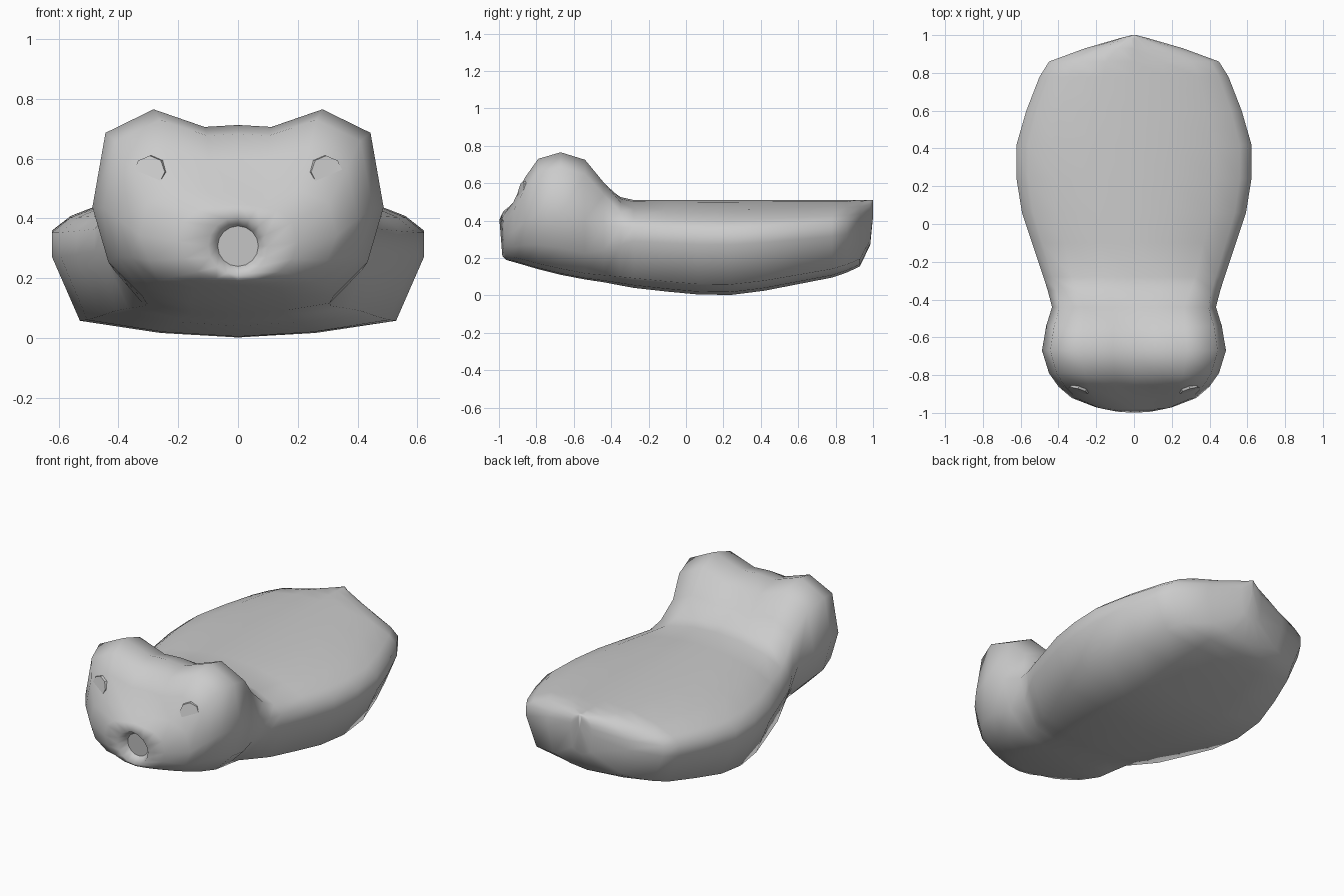
import bpy, bmesh, math
from mathutils import Vector

cube = bpy.data.objects.get("Cube")
if cube:
    bpy.data.objects.remove(cube, do_unlink=True)

grey = bpy.data.materials.new("plain grey")
grey.use_nodes = True
colour = (0.6, 0.6, 0.6, 1)
grey.diffuse_color = colour
grey.node_tree.nodes["Principled BSDF"].inputs["Base Color"].default_value = colour


def make_object(name, bm, smooth):
    bmesh.ops.recalc_face_normals(bm, faces=bm.faces)
    mesh = bpy.data.meshes.new(name)
    for face in bm.faces:
        face.smooth = smooth
    bm.to_mesh(mesh)
    bm.free()
    mesh.materials.append(grey)
    obj = bpy.data.objects.new(name, mesh)
    bpy.context.collection.objects.link(obj)
    return obj


# Half cross-sections from bottom centre to top centre, in unit width and height
HEAD = [(0, 0), (.33, .01), (.66, .05), (.89, .22), (1, .5),
        (.91, .88), (.58, 1), (.23, .91), (0, .92)]
BODY = [(0, 0), (.42, .03), (.85, .11), (1, .53), (1, .69),
        (.9, .79), (.68, .9), (.33, .98), (0, 1)]
ROUND = [(math.sin(k * math.pi / 8), .5 - .5 * math.cos(k * math.pi / 8)) for k in range(9)]

# Stations: y, kind (-1 round, 0 head, 1 body), half width, bottom, top
STATIONS = [
    (-.94, -1, .068, .24, .375), (-.99, -1, .1, .21, .405),
    (-.97, -.7, .2, .19, .455), (-.92, -.3, .33, .177, .51),
    (-.86, -.1, .4, .16, .635), (-.79, 0, .45, .14, .73),
    (-.67, 0, .487, .11, .765), (-.54, 0, .465, .085, .725),
    (-.44, .3, .434, .07, .62), (-.35, .75, .457, .053, .535),
    (-.28, 1, .48, .04, .51), (-.1, 1, .54, .02, .51),
    (.06, 1, .593, .005, .51), (.24, 1, .622, .002, .51),
    (.42, 1, .622, .025, .51), (.6, 1, .57, .06, .51),
    (.78, 1, .5, .095, .51), (.86, 1, .45, .122, .51),
    (.93, 1, .26, .155, .51), (.985, 1, .07, .27, .51),
    (1, 1, .01, .42, .51)]


def section(y, kind, width, low, high):
    first, second = (ROUND, HEAD) if kind < 0 else (HEAD, BODY)
    t = kind + 1 if kind < 0 else kind
    half = []
    for a, b in zip(first, second):
        x, z = [p + (q - p) * t for p, q in zip(a, b)]
        z = low + z * (high - low)
        lean = .08 * min(kind, 0) * (z - .31)
        half.append(Vector((x * width, y + lean, z)))
    mirrored = [Vector((-p.x, p.y, p.z)) for p in half[-2:0:-1]]
    return half + mirrored


# Body and head as one continuous skin, with the mouth recess at the front
bm = bmesh.new()
rings = [[bm.verts.new(p) for p in section(*s)] for s in STATIONS]
for a, b in zip(rings, rings[1:]):
    for i in range(len(a)):
        j = (i + 1) % len(a)
        bm.faces.new((a[i], a[j], b[j], b[i]))
bm.faces.new(rings[-1])
make_object("body_and_head", bm, True)

# Flat floor of the mouth recess
bm = bmesh.new()
bm.faces.new([bm.verts.new(p) for p in section(*STATIONS[0])])
floor = make_object("mouth_floor", bm, False)
if floor.data.polygons[0].normal.y > 0:
    floor.data.flip_normals()

# Faceted eyes
for side, name in ((1, "left_eye"), (-1, "right_eye")):
    bm = bmesh.new()
    bmesh.ops.create_cone(bm, cap_ends=True, segments=8, radius1=.073,
                          radius2=.055, depth=.06)
    eye = make_object(name, bm, False)
    eye.location = (side * .29, -.855, .55)
    eye.rotation_mode = 'QUATERNION'
    eye.rotation_quaternion = Vector((side * .28, -1, .22)).to_track_quat('Z', 'Y')
